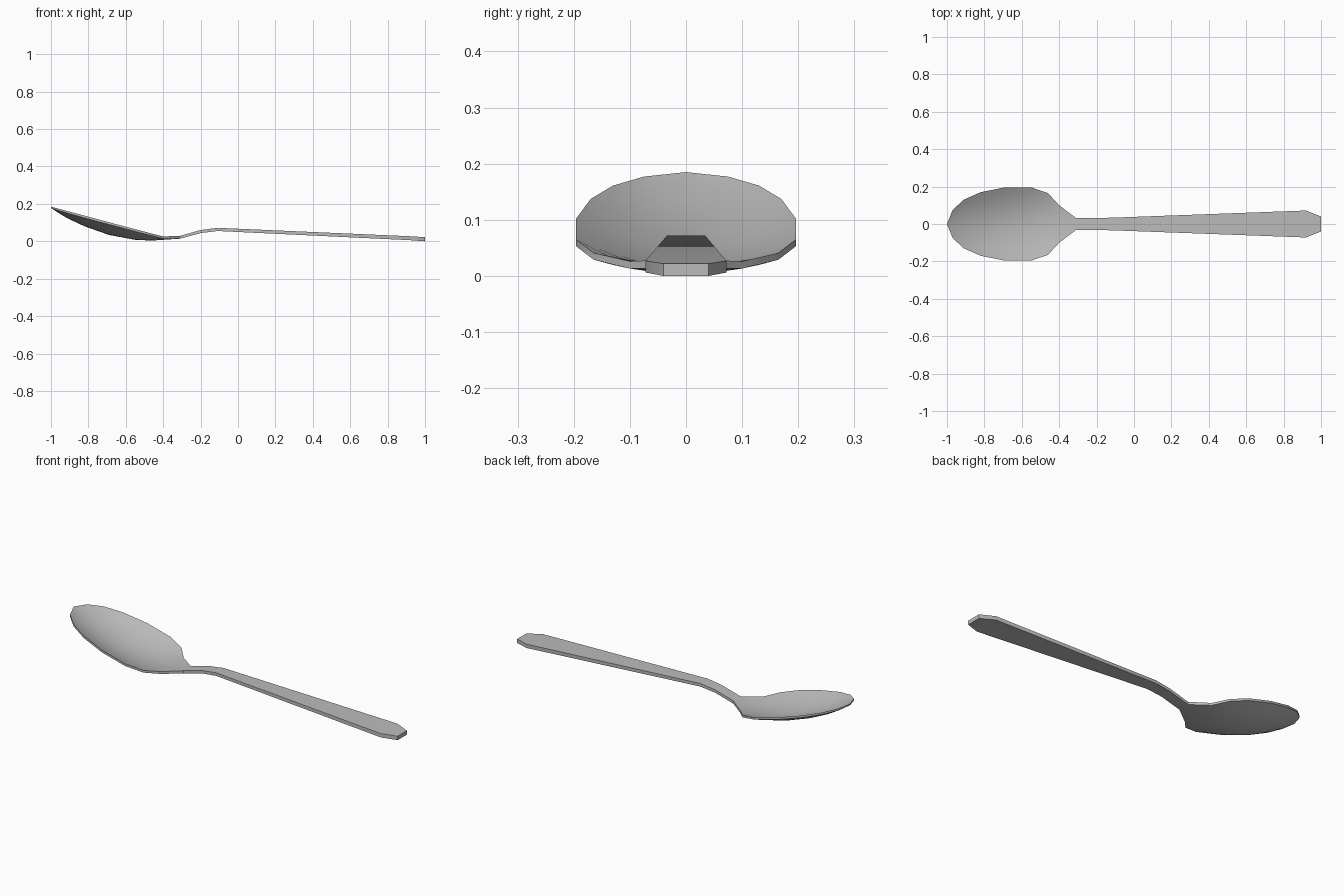
import bpy
import bmesh

cube = bpy.data.objects.get("Cube")
if cube:
    bpy.data.objects.remove(cube, do_unlink=True)

# Brushed metal grey
metal = bpy.data.materials.new("metal grey")
metal.use_nodes = True
grey = (0.5, 0.5, 0.5, 1)
metal.diffuse_color = grey
metal.node_tree.nodes["Principled BSDF"].inputs["Base Color"].default_value = grey

# Stations along the spoon: x, half width, rim height, underside height, thickness
stations = [
    # bowl, from the tip
    (-1.0, 0.0, 0.185, 0.178, 0.007),
    (-0.97, 0.075, 0.177, 0.158, 0.01),
    (-0.91, 0.13, 0.161, 0.122, 0.011),
    (-0.82, 0.17, 0.137, 0.08, 0.012),
    (-0.69, 0.196, 0.102, 0.034, 0.012),
    (-0.55, 0.196, 0.065, 0.008, 0.012),
    (-0.46, 0.165, 0.041, 0.004, 0.012),
    (-0.40, 0.10, 0.026, 0.008, 0.013),
    # neck and handle
    (-0.31, 0.032, 0.029, 0.014, 0.015),
    (-0.20, 0.032, 0.06, 0.044, 0.016),
    (-0.11, 0.034, 0.072, 0.055, 0.017),
    (0.92, 0.072, 0.027, 0.006, 0.021),
    (1.0, 0.04, 0.022, 0.0, 0.022),
]
SEGMENTS = 10


def section(bm, x, half, rim, keel, thick):
    """Closed loop: dished upper side, then the parallel underside."""
    dip = rim - thick - keel
    upper, lower = [], []
    for i in range(SEGMENTS + 1):
        t = 2 * i / SEGMENTS - 1
        z = rim - dip * (1 - t * t)
        upper.append(bm.verts.new((x, half * t, z)))
        lower.append(bm.verts.new((x, half * t, z - thick)))
    return upper + lower[::-1]


# Loft bowl and handle as one piece
bm = bmesh.new()
loops = [section(bm, *s) for s in stations]
for a, b in zip(loops, loops[1:]):
    for i in range(len(a)):
        j = (i + 1) % len(a)
        bm.faces.new((a[i], a[j], b[j], b[i]))
bm.faces.new(loops[-1])
bmesh.ops.remove_doubles(bm, verts=bm.verts[:], dist=0.0005)
bmesh.ops.recalc_face_normals(bm, faces=bm.faces[:])

mesh = bpy.data.meshes.new("spoon")
bm.to_mesh(mesh)
bm.free()
mesh.materials.append(metal)
spoon = bpy.data.objects.new("spoon", mesh)
bpy.context.collection.objects.link(spoon)

# Smooth bowl with crisp rim
bpy.ops.object.select_all(action="DESELECT")
spoon.select_set(True)
bpy.context.view_layer.objects.active = spoon
bpy.ops.object.shade_smooth_by_angle(angle=0.6)
